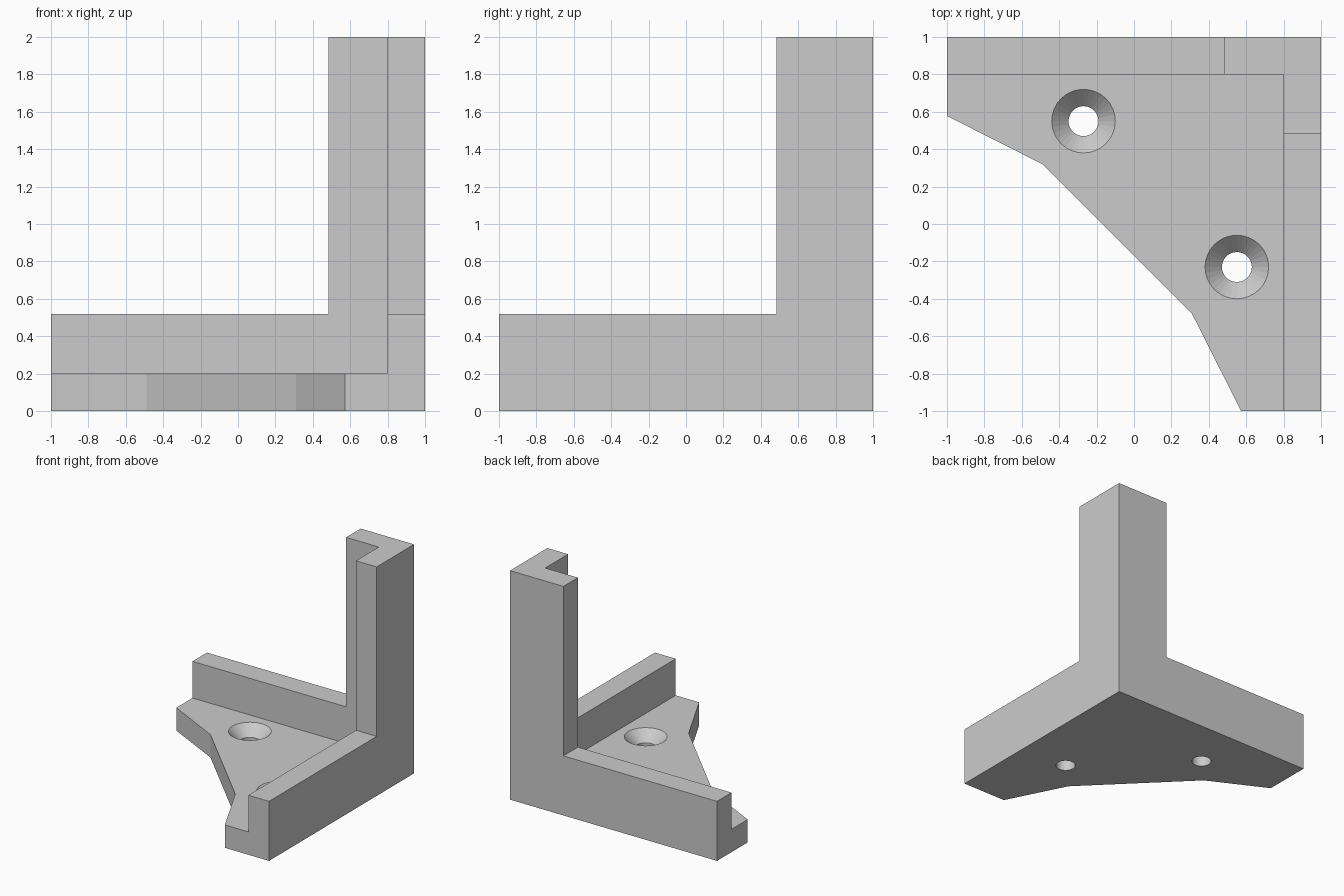
import bpy
import bmesh
from mathutils import Matrix, Vector

default = bpy.data.objects.get("Cube")
if default:
    bpy.data.objects.remove(default, do_unlink=True)

FLOOR, INNER, RIM, POST = 0.2, 0.8, 0.52, 0.485
HOLES = [(-0.27, 0.55), (0.55, -0.23)]

grey = bpy.data.materials.new("plain grey")
grey.use_nodes = True
colour = (0.6, 0.6, 0.6, 1)
grey.diffuse_color = colour
grey.node_tree.nodes["Principled BSDF"].inputs["Base Color"].default_value = colour


def finish(name, bm):
    bmesh.ops.recalc_face_normals(bm, faces=bm.faces)
    mesh = bpy.data.meshes.new(name)
    bm.to_mesh(mesh)
    bm.free()
    mesh.materials.append(grey)
    obj = bpy.data.objects.new(name, mesh)
    bpy.context.collection.objects.link(obj)
    return obj


def box(name, low, high):
    low, high = Vector(low), Vector(high)
    bm = bmesh.new()
    bmesh.ops.create_cube(bm, size=1)
    bmesh.ops.scale(bm, vec=high - low, verts=bm.verts)
    bmesh.ops.translate(bm, vec=(low + high) / 2, verts=bm.verts)
    return finish(name, bm)


def prism(name, outline, low, high):
    bm = bmesh.new()
    face = bm.faces.new([bm.verts.new((x, y, low)) for x, y in outline])
    top = bmesh.ops.extrude_face_region(bm, geom=[face])["geom"]
    verts = [v for v in top if isinstance(v, bmesh.types.BMVert)]
    bmesh.ops.translate(bm, vec=(0, 0, high - low), verts=verts)
    return finish(name, bm)


def cone(name, centre, low, high, r_low, r_high):
    bm = bmesh.new()
    bmesh.ops.create_cone(bm, cap_ends=True, segments=32, radius1=r_low,
                          radius2=r_high, depth=high - low,
                          matrix=Matrix.Translation((*centre, (low + high) / 2)))
    return finish(name, bm)


# Solid block that becomes the corner bracket
bracket = box("corner_bracket", (-1, -1, 0), (1, 1, 2))

# Inner hollow, and the spaces beside the upright post
cutters = [
    box("inner_cutter", (-2, -2, FLOOR), (INNER, INNER, 3)),
    box("back_wall_cutter", (-2, -2, RIM), (POST, 2, 3)),
    box("side_wall_cutter", (-2, -2, RIM), (2, POST, 3)),
]

# Bevelled front edge of the floor plate, run on past the block
outline = [(-1.5, 0.83), (-0.49, 0.32), (0.31, -0.48), (0.825, -1.5), (-1.5, -1.5)]
cutters.append(prism("front_edge_cutter", outline, -0.5, 1))

# Countersunk screw holes
for centre in HOLES:
    cutters.append(cone("bore_cutter", centre, -0.1, 0.15, 0.08, 0.08))
    cutters.append(cone("countersink_cutter", centre, 0.11, 0.21, 0.08, 0.18))

bpy.ops.object.select_all(action="DESELECT")
bpy.context.view_layer.objects.active = bracket
bracket.select_set(True)
for cutter in cutters:
    cutter.hide_render = True
    cut = bracket.modifiers.new(cutter.name, "BOOLEAN")
    cut.operation = "DIFFERENCE"
    cut.solver = "EXACT"
    cut.object = cutter
    bpy.ops.object.modifier_apply(modifier=cut.name)
    bpy.data.objects.remove(cutter, do_unlink=True)
